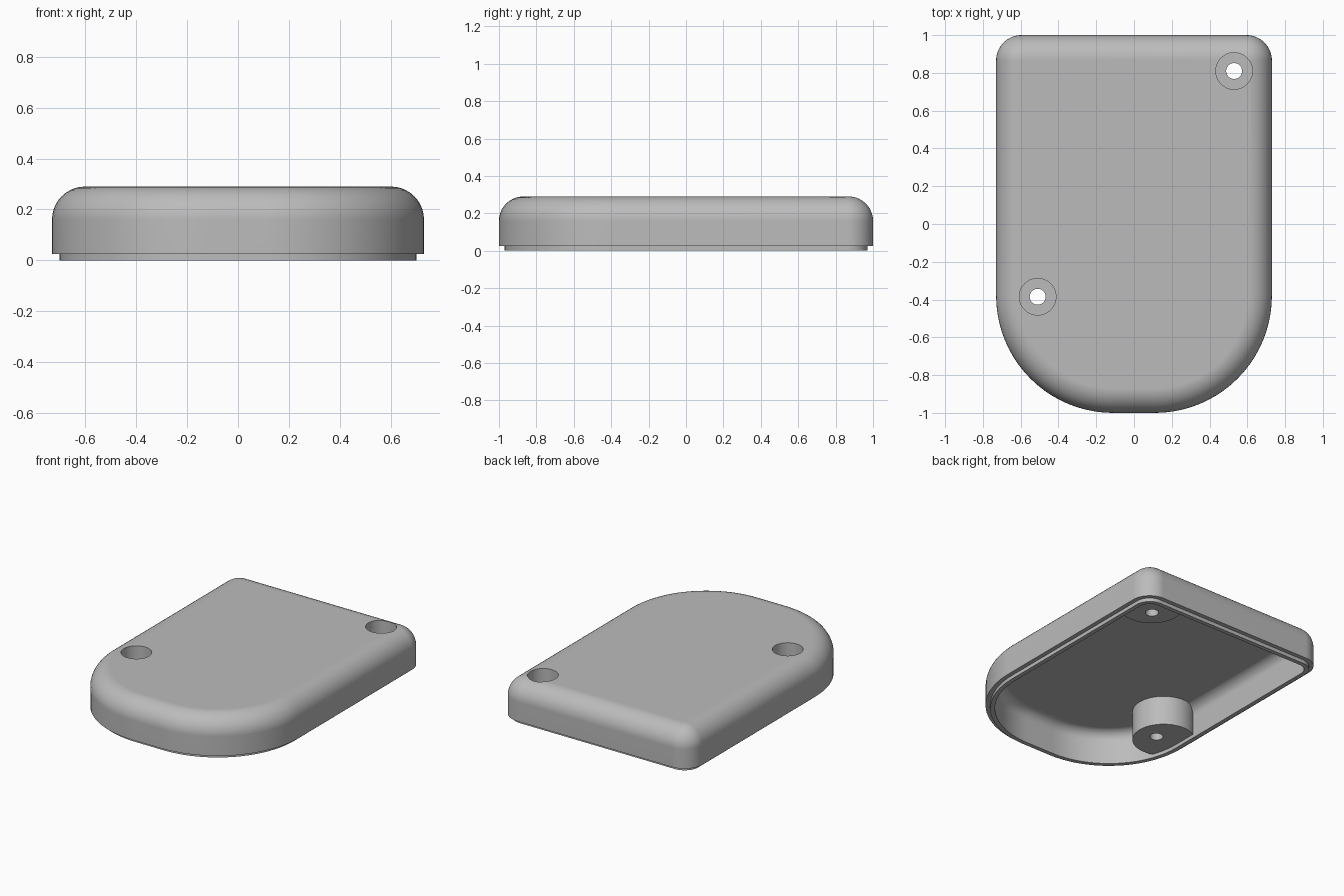
import bpy, bmesh
from math import sin, cos, pi

if "Cube" in bpy.data.objects:
    bpy.data.objects.remove(bpy.data.objects["Cube"])

grey = bpy.data.materials.new("plain grey")
grey.use_nodes = True
grey.diffuse_color = (0.5, 0.5, 0.5, 1)
grey.node_tree.nodes["Principled BSDF"].inputs["Base Color"].default_value = (0.5, 0.5, 0.5, 1)

HALF_W, TOP, SEAM = 0.73, 0.29, 0.025
FRONT_R, BACK_R, FILLET, WALL = 0.62, 0.135, 0.13, 0.06
SCREWS = [(-0.51, -0.385), (0.53, 0.81)]
BOSSES = [(-0.57, -0.385), (0.575, 0.86)]


def outline(inset):
    """Plan with two large front corners and two small back corners."""
    points = []
    for sx, sy, r, start in ((1, 1, BACK_R, 0), (-1, 1, BACK_R, 1),
                             (-1, -1, FRONT_R, 2), (1, -1, FRONT_R, 3)):
        cx, cy = sx * (HALF_W - r), sy * (1 - r)
        for i in range(21):
            a = (start + i / 20) * pi / 2
            points.append((cx + (r - inset) * cos(a), cy + (r - inset) * sin(a)))
    return points


def finish(name, bm):
    bmesh.ops.recalc_face_normals(bm, faces=bm.faces)
    mesh = bpy.data.meshes.new(name)
    bm.to_mesh(mesh)
    bm.free()
    mesh.materials.append(grey)
    obj = bpy.data.objects.new(name, mesh)
    bpy.context.collection.objects.link(obj)
    return obj


def loft(name, levels):
    """Skin a list of (inset, z) levels and cap both ends."""
    bm = bmesh.new()
    rings = [[bm.verts.new((x, y, z)) for x, y in outline(d)] for d, z in levels]
    n = len(rings[0])
    for a, b in zip(rings, rings[1:]):
        for i in range(n):
            j = (i + 1) % n
            bm.faces.new((a[i], a[j], b[j], b[i]))
    bm.faces.new(rings[0])
    bm.faces.new(rings[-1])
    return finish(name, bm)


def cylinder(name, xy, radius, z0, z1):
    bm = bmesh.new()
    bmesh.ops.create_cone(bm, cap_ends=True, segments=48, radius1=radius,
                          radius2=radius, depth=z1 - z0)
    bmesh.ops.translate(bm, verts=bm.verts, vec=(*xy, (z0 + z1) / 2))
    return finish(name, bm)


def combine(target, tool, operation, keep=False):
    mod = target.modifiers.new("combine", "BOOLEAN")
    mod.operation, mod.solver, mod.object = operation, "EXACT", tool
    bpy.context.view_layer.objects.active = target
    bpy.ops.object.modifier_apply(modifier=mod.name)
    if not keep:
        bpy.data.objects.remove(tool)


def fillet(inset, radius, top):
    steps = [i / 10 * pi / 2 for i in range(11)]
    return [(inset + radius * (1 - cos(a)), top - radius * (1 - sin(a))) for a in steps]


# Hollow shell with a stepped lip under the rim
inner = fillet(WALL, FILLET - WALL, TOP - WALL)[::-1]
outer = fillet(0, FILLET, TOP)
shell = loft("cover_shell", inner + [(WALL, 0), (0.03, 0), (0.03, SEAM), (0, SEAM)] + outer)

# Screw bosses trimmed to the wall
limit = loft("boss_limit", [(0.04, 0), (0.04, 0.3)])
limit.hide_render = True
for xy in BOSSES:
    boss = cylinder("screw_boss", xy, 0.2, SEAM, 0.24)
    combine(boss, limit, "INTERSECT", keep=True)
    combine(shell, boss, "UNION")
bpy.data.objects.remove(limit)

# Counterbores and through holes
for xy in SCREWS:
    combine(shell, cylinder("counterbore", xy, 0.097, 0.1, 0.4), "DIFFERENCE")
    combine(shell, cylinder("screw_hole", xy, 0.042, -0.1, 0.2), "DIFFERENCE")

# Smooth shading with crisp edges and flat large faces
bpy.ops.object.select_all(action="DESELECT")
shell.select_set(True)
bpy.context.view_layer.objects.active = shell
bpy.ops.object.shade_smooth_by_angle(angle=pi / 6)
normals = shell.modifiers.new("even_normals", "WEIGHTED_NORMAL")
normals.keep_sharp = True
